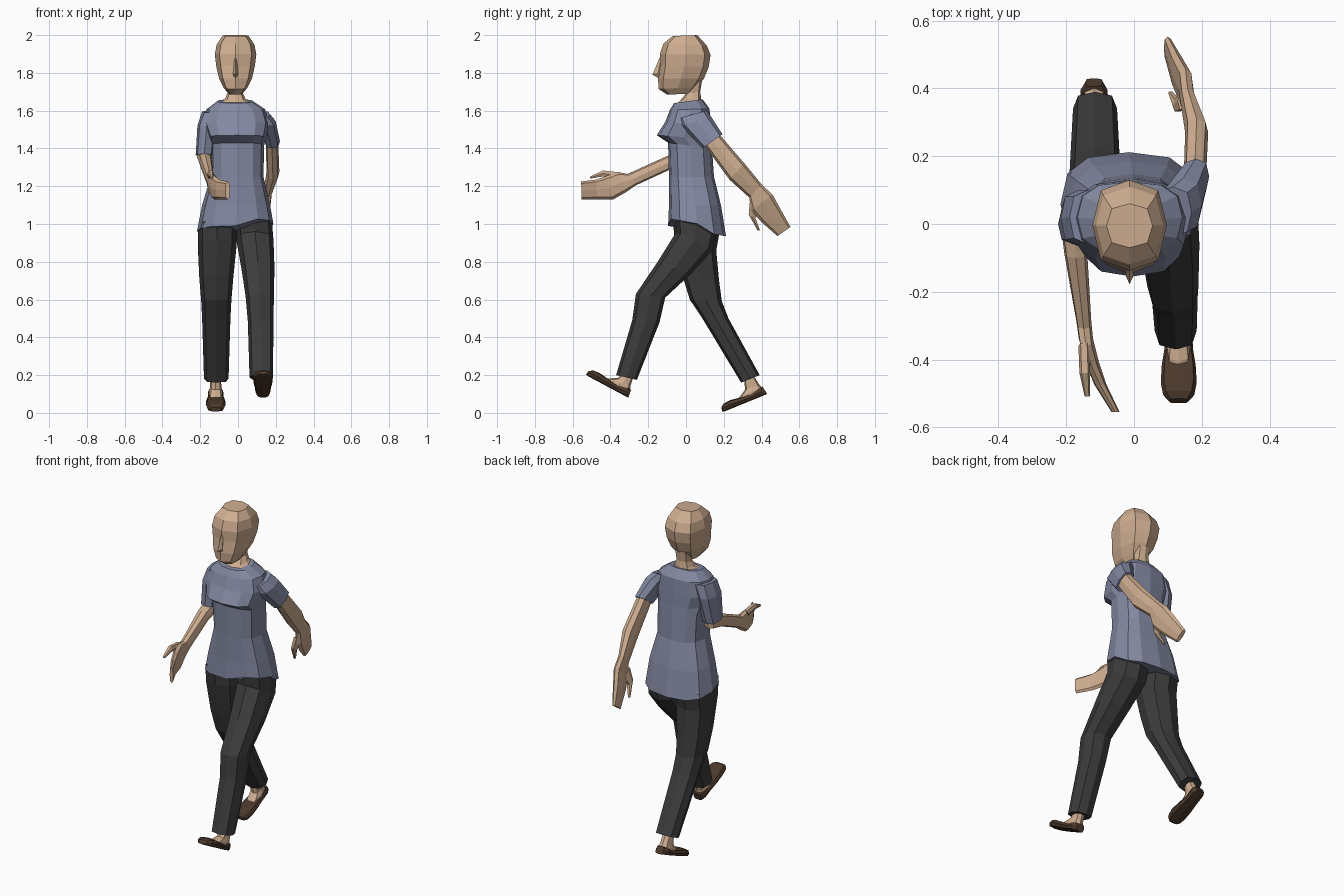
import bpy, bmesh, math
from mathutils import Vector


def material(name, rgb):
    m = bpy.data.materials.new(name)
    m.diffuse_color = (*rgb, 1)
    return m


SKIN = material("skin", (0.62, 0.42, 0.28))
SHIRT = material("shirt_blue", (0.23, 0.25, 0.36))
CLOTH = material("dark_cloth", (0.045, 0.045, 0.045))
LEATHER = material("brown_leather", (0.07, 0.04, 0.024))


def loft(name, rings, mat, n=8, p=0.75):
    """Skin flat faces over rings given as (x centre, x half width, front y, front z, back y, back z)."""
    bm = bmesh.new()
    loops = []
    for xc, xw, yf, zf, yb, zb in rings:
        front, back = Vector((xc, yf, zf)), Vector((xc, yb, zb))
        mid, half = (front + back) / 2, (back - front) / 2
        loop = []
        for i in range(n):
            a = 2 * math.pi * i / n
            c, s = round(math.cos(a), 6), round(math.sin(a), 6)
            c = math.copysign(abs(c) ** p, c)
            s = math.copysign(abs(s) ** p, s)
            loop.append(bm.verts.new(mid + half * s + Vector((xw * c, 0, 0))))
        loops.append(loop)
    for a, b in zip(loops, loops[1:]):
        for i in range(n):
            j = (i + 1) % n
            bm.faces.new((a[i], a[j], b[j], b[i]))
    bm.faces.new(loops[0])
    bm.faces.new(loops[-1])
    bmesh.ops.recalc_face_normals(bm, faces=bm.faces)
    mesh = bpy.data.meshes.new(name)
    bm.to_mesh(mesh)
    bm.free()
    mesh.materials.append(mat)
    ob = bpy.data.objects.new(name, mesh)
    bpy.context.collection.objects.link(ob)
    return ob


# Head, nose and neck
loft("head", [
    (-.013, .035, -.10, 1.685, .03, 1.69),
    (-.013, .062, -.145, 1.715, .06, 1.725),
    (-.013, .087, -.148, 1.77, .095, 1.77),
    (-.013, .102, -.138, 1.84, .12, 1.83),
    (-.013, .11, -.138, 1.90, .13, 1.895),
    (-.013, .10, -.12, 1.955, .11, 1.945),
    (-.013, .068, -.07, 1.995, .06, 2.0)], SKIN)
loft("nose", [
    (-.013, .006, -.14, 1.88, -.12, 1.88),
    (-.013, .013, -.178, 1.79, -.12, 1.80),
    (-.013, .010, -.15, 1.775, -.12, 1.775)], SKIN, 4, 1)
loft("neck", [
    (-.015, .085, -.055, 1.63, .08, 1.645),
    (-.015, .055, -.03, 1.655, .08, 1.668),
    (-.015, .040, 0, 1.69, .075, 1.70),
    (-.015, .045, -.01, 1.76, .085, 1.76)], SKIN)

# Shirt body, with the hem lifted over the forward thigh
body = loft("shirt_body", [
    (-.015, .095, -.063, 1.64, .088, 1.66),
    (-.012, .155, -.085, 1.605, .125, 1.61),
    (-.010, .175, -.11, 1.54, .13, 1.52),
    (-.005, .155, -.155, 1.47, .135, 1.45),
    (-.005, .143, -.095, 1.43, .138, 1.40),
    (-.005, .140, -.09, 1.25, .148, 1.25),
    (-.010, .180, -.09, 1.10, .185, 1.10),
    (-.015, .202, -.095, .99, .212, .935)], SHIRT, 12)
for v in list(body.data.vertices)[-12:]:
    if v.co.x > .06 and v.co.y < .07:
        v.co.z += .04

# Sleeves
loft("rear_sleeve", [
    (.115, .055, -.04, 1.56, .11, 1.60),
    (.145, .055, -.025, 1.52, .135, 1.565),
    (.182, .04, .087, 1.40, .193, 1.475)], SHIRT)
loft("front_sleeve", [
    (-.135, .055, -.06, 1.59, .10, 1.60),
    (-.165, .05, -.065, 1.52, .10, 1.52),
    (-.178, .046, -.06, 1.37, .06, 1.36)], SHIRT)

# Arms running through the wrist to a mitten-like hand
loft("rear_arm", [
    (.175, .030, .07, 1.45, .15, 1.51),
    (.180, .033, .11, 1.40, .185, 1.465),
    (.185, .034, .23, 1.235, .31, 1.32),
    (.158, .022, .335, 1.14, .40, 1.21),
    (.152, .022, .345, 1.07, .458, 1.155),
    (.128, .020, .40, 1.01, .50, 1.08),
    (.100, .012, .484, .936, .553, .984)], SKIN)
loft("rear_thumb", [
    (.145, .016, .335, 1.12, .39, 1.09),
    (.128, .014, .330, 1.05, .37, 1.03),
    (.108, .007, .380, .963, .392, .968)], SKIN, 6)
loft("front_arm", [
    (-.178, .035, -.04, 1.42, .05, 1.42),
    (-.178, .038, -.05, 1.375, .045, 1.325),
    (-.172, .034, -.10, 1.36, -.07, 1.295),
    (-.148, .022, -.31, 1.265, -.265, 1.205),
    (-.142, .021, -.36, 1.275, -.315, 1.17),
    (-.125, .020, -.42, 1.255, -.385, 1.13),
    (-.100, .018, -.475, 1.235, -.47, 1.13),
    (-.055, .012, -.555, 1.225, -.553, 1.13)], SKIN)
loft("front_thumb", [
    (-.148, .016, -.35, 1.275, -.37, 1.24),
    (-.145, .016, -.44, 1.285, -.44, 1.25),
    (-.138, .008, -.51, 1.25, -.505, 1.24)], SKIN, 6)

# Trouser legs
loft("front_trouser_leg", [
    (.085, .095, -.06, 1.04, .17, .98),
    (.090, .098, -.05, .96, .14, .86),
    (.105, .088, -.15, .80, .03, .74),
    (.115, .075, -.265, .63, -.11, .61),
    (.120, .068, -.285, .49, -.14, .48),
    (.123, .062, -.37, .20, -.26, .175)], CLOTH)
loft("rear_trouser_leg", [
    (-.110, .10, -.07, 1.02, .18, .97),
    (-.110, .103, -.06, .92, .16, .86),
    (-.115, .090, -.02, .73, .175, .70),
    (-.115, .080, .02, .60, .19, .59),
    (-.115, .075, .087, .50, .225, .50),
    (-.115, .065, .292, .16, .39, .20)], CLOTH)


# Feet: shoe and bare instep, laid out along the sole from heel to toe
def foot(side, x, heel, toe):
    h, t = Vector(heel), Vector(toe)
    d = (t - h).normalized()
    up = Vector((d.y, -d.x))

    def ring(w, a0, h0, a1, h1):
        p, q = h + d * a0 + up * h0, h + d * a1 + up * h1
        return (x, w, p.x, p.y, q.x, q.y)

    shoe = [(.026, 0, 0, .008, .045), (.040, .025, 0, .03, .046),
            (.042, .08, 0, .08, .034), (.050, .14, 0, .13, .036),
            (.053, .20, 0, .195, .044), (.046, .24, 0, .232, .040),
            (.028, .256, .004, .252, .026)]
    instep = [(.034, .01, .02, .165, .02), (.036, .012, .042, .14, .042),
              (.030, .02, .06, .10, .065), (.028, .03, .12, .085, .115)]
    loft(side + "_shoe", [ring(*r) for r in shoe], LEATHER, 8, .55)
    loft(side + "_ankle", [ring(*r) for r in instep], SKIN)


foot("front", .132, (-.305, .08), (-.53, .20))
foot("rear", -.118, (.43, .10), (.19, .002))
